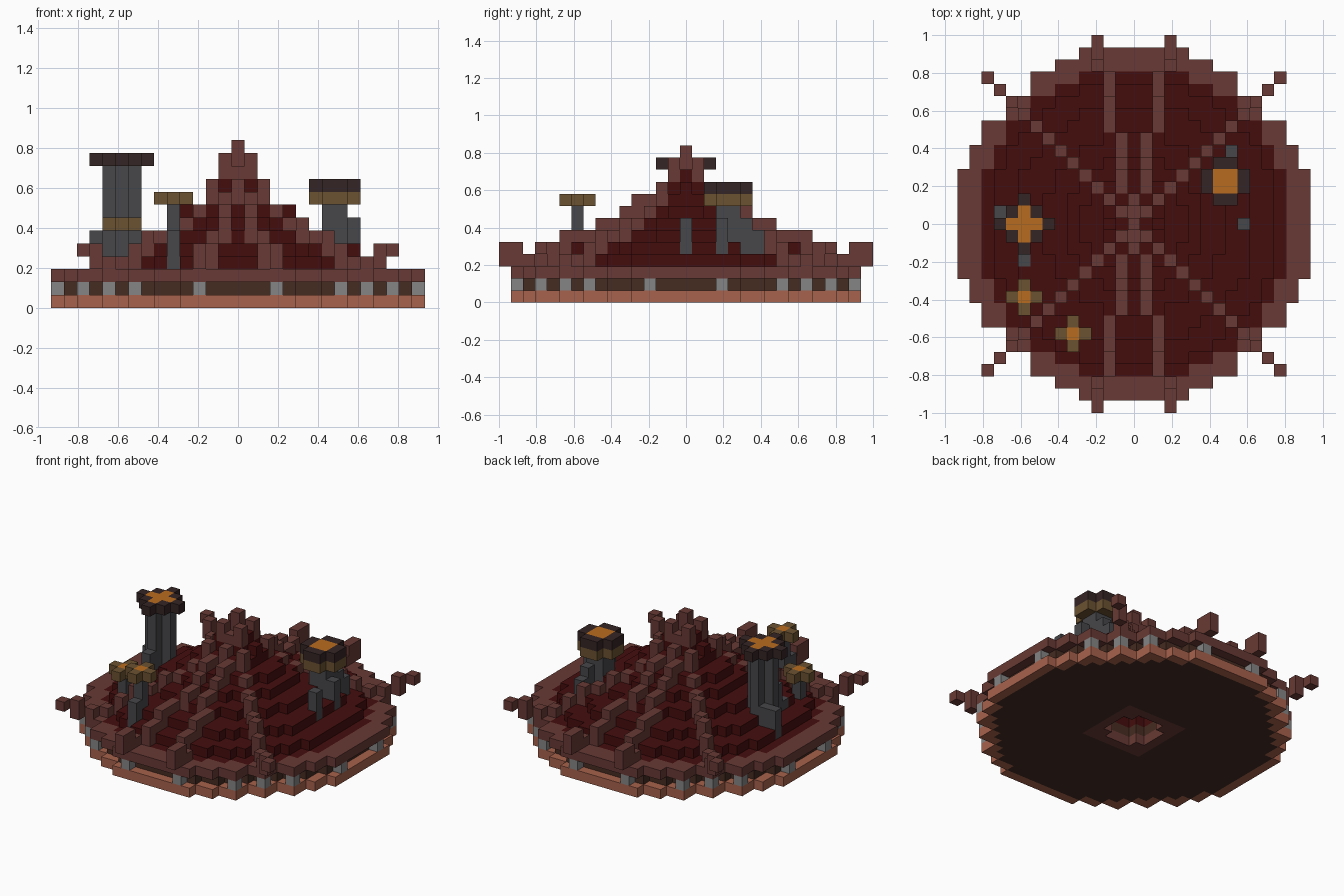
import bpy
import bmesh

S = 2 / 31          # size of one block
cube = bpy.data.objects.get("Cube")
if cube:
    bpy.data.objects.remove(cube, do_unlink=True)

COLOURS = {
    "rim_brown": (0.140, 0.042, 0.035),
    "roof_red": (0.060, 0.004, 0.004),
    "clay_orange": (0.390, 0.122, 0.072),
    "dark_wood": (0.061, 0.025, 0.016),
    "light_stone": (0.235, 0.235, 0.235),
    "chimney_grey": (0.063, 0.063, 0.070),
    "cap_black": (0.036, 0.018, 0.018),
    "brass": (0.147, 0.084, 0.030),
    "ember": (0.485, 0.150, 0.014),
}


def make_material(name, rgb):
    m = bpy.data.materials.new(name)
    m.use_nodes = True
    m.diffuse_color = (*rgb, 1)
    node = next(n for n in m.node_tree.nodes if n.type == 'BSDF_PRINCIPLED')
    node.inputs["Base Color"].default_value = (*rgb, 1)
    node.inputs["Roughness"].default_value = 0.9
    return m


MATS = {n: make_material(n, c) for n, c in COLOURS.items()}
cells = {}          # block position -> (part, colour)


def put(part, colour, x, y, z0, z1=None):
    for z in range(z0, (z0 if z1 is None else z1) + 1):
        cells[x, y, z] = (part, colour)


# Stepped round outline: half width for each row
HALF = [14] * 5 + [13] * 2 + [12] * 2 + [10] * 2 + [8] * 2 + [6, 4]
R = range(-14, 15)


def inside(x, y, inset):
    x, y = abs(x), abs(y)
    return x <= HALF[y] - inset and y <= HALF[x] - inset


# Base, recessed wall, eave and lower roof
for x in R:
    for y in R:
        if inside(x, y, 0):
            if inside(x, y, 1):
                put("floor", "dark_wood", x, y, 0)
                put("wall", "dark_wood", x, y, 1)
            else:
                put("base_rim", "clay_orange", x, y, 0)
            if inside(x, y, 2):
                put("roof", "roof_red", x, y, 2)
            else:
                put("eave", "rim_brown", x, y, 2)
        if inside(x, y, 3):
            put("roof", "roof_red", x, y, 3)

# Upper roof tiers
for z, r in enumerate((9.9, 7.3, 5.4, 4.3, 2.9, 2.1, 1.2), 4):
    for x in R:
        for y in R:
            if x * x + y * y <= r * r:
                put("roof", "roof_red", x, y, z)

# Floor opening with its frame
for x in range(-3, 4):
    for y in range(-3, 4):
        put("floor_frame", "rim_brown", x, y, 0)
        if max(abs(x), abs(y)) <= 2 and abs(x) + abs(y) < 4:
            for z in range(3):
                cells.pop((x, y, z), None)
            put("inner_ceiling", "rim_brown", x, y, 3)

SIDES = [(a, b) for a in (-1, 1) for b in (-1, 1)]

# Stone posts around the wall
for a, b in SIDES:
    for x, y in ((14, 3), (12, 8), (10, 10), (8, 12), (3, 14)):
        put("wall_posts", "light_stone", a * x, b * y, 1)

# Ribs on the diagonals and along the front and back
DIAGONAL = [12, 11, 9, 7, 6, 6, 5, 5, 4, 3, 3, 4, 4]
LONG = {3: 8, 4: 8, 5: 7, 6: 6, 7: 6, 8: 5, 9: 5, 10: 5, 11: 4, 12: 4,
        13: 3, 14: 4, 15: 4}
for a, b in SIDES:
    for d, top in enumerate(DIAGONAL):
        low = top if d == 12 else max(3, top - 1)
        put("diagonal_ribs", "rim_brown", a * d, b * d, low, top)
    for y, top in LONG.items():
        x = 1 if y < 8 else 2 if y < 13 else 3
        put("long_ribs", "rim_brown", a * x, b * y, max(3, top - 1), top)
    put("peak", "rim_brown", 0, b, 9, 10)
    put("peak", "rim_brown", 0, b * 2, 8, 9)


def plus(part, colour, cx, cy, z0, z1, reach=1):
    for dx in range(-reach, reach + 1):
        for dy in range(-reach, reach + 1):
            if abs(dx) + abs(dy) <= reach:
                put(part, colour, cx + dx, cy + dy, z0, z1)


# Tall chimney
plus("tall_chimney", "chimney_grey", -9, 0, 3, 10)
plus("tall_chimney_cap", "cap_black", -9, 0, 11, 11, 2)
plus("tall_chimney_fire", "ember", -9, 0, 11, 11)
put("tall_chimney", "chimney_grey", -11, 1, 3, 5)
put("tall_chimney", "chimney_grey", -10, 1, 3, 5)
put("tall_chimney", "chimney_grey", -9, -2, 3, 6)
put("tall_chimney", "chimney_grey", -9, -3, 3, 4)

# Two small chimneys
for name, x, y, top in (("near", -5, -9, 8), ("side", -9, -6, 6)):
    put(name + "_pipe", "chimney_grey", x, y, 3, top - 1)
    plus(name + "_pipe_cap", "brass", x, y, top, top)
    put(name + "_pipe_fire", "ember", x, y, top)
put("near_pipe", "chimney_grey", -5, -10, 3, 5)

# Wide chimney: square shaft, brass band, dark cap
for x in range(6, 10):
    for y in range(2, 6):
        core = x in (7, 8) and y in (3, 4)
        if core:
            put("wide_chimney", "chimney_grey", x, y, 4, 8)
            put("wide_chimney_fire", "ember", x, y, 9)
        elif x in (7, 8) or y in (3, 4):
            put("wide_chimney_band", "brass", x, y, 8)
            put("wide_chimney_cap", "cap_black", x, y, 9)
put("wide_chimney", "chimney_grey", 8, 5, 4, 6)
put("wide_chimney", "chimney_grey", 8, 6, 4, 5)
put("wide_chimney", "chimney_grey", 9, 3, 4, 6)
put("roof_vent", "chimney_grey", 9, 0, 4, 6)

# Turn the blocks of each part into one mesh of exposed faces
parts = {}
for pos, (part, colour) in cells.items():
    parts.setdefault((part, colour), []).append(pos)

for (part, colour), blocks in parts.items():
    bm = bmesh.new()
    verts = {}

    def vert(p):
        if p not in verts:
            x, y, z = p
            verts[p] = bm.verts.new(((x - 0.5) * S, (y - 0.5) * S, z * S))
        return verts[p]

    for pos in blocks:
        for axis in range(3):
            for side in (0, 1):
                near = list(pos)
                near[axis] += 2 * side - 1
                if tuple(near) in cells:
                    continue
                ring = []
                for u, v in ((0, 0), (1, 0), (1, 1), (0, 1)):
                    p = list(pos)
                    p[axis] += side
                    p[(axis + 1) % 3] += u
                    p[(axis + 2) % 3] += v
                    ring.append(vert(tuple(p)))
                bm.faces.new(ring if side else ring[::-1])
    mesh = bpy.data.meshes.new(part)
    bm.to_mesh(mesh)
    bm.free()
    mesh.materials.append(MATS[colour])
    bpy.context.collection.objects.link(bpy.data.objects.new(part, mesh))
